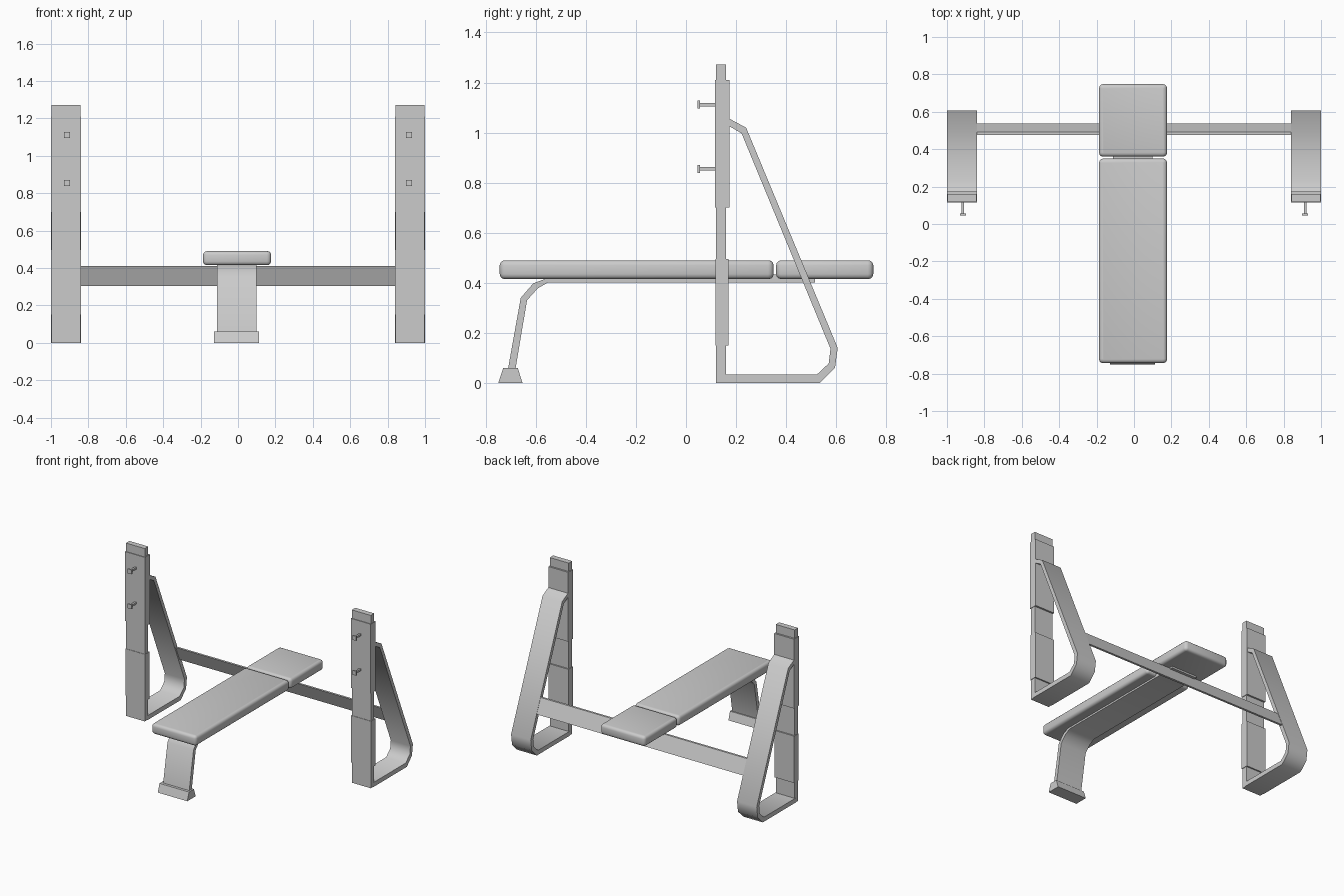
import bpy, bmesh, math

if "Cube" in bpy.data.objects:
    bpy.data.objects.remove(bpy.data.objects["Cube"])


def prism(name, pts, x0, x1, mirror=False, smooth=None):
    """Extrude a (y, z) side profile from x0 to x1, optionally mirrored in x."""
    bm = bmesh.new()
    face = bm.faces.new([bm.verts.new((x0, y, z)) for y, z in pts])
    ext = bmesh.ops.extrude_face_region(bm, geom=[face])
    bmesh.ops.translate(bm, vec=(x1 - x0, 0, 0),
                        verts=[v for v in ext["geom"] if isinstance(v, bmesh.types.BMVert)])
    bmesh.ops.recalc_face_normals(bm, faces=bm.faces[:])
    me = bpy.data.meshes.new(name)
    bm.to_mesh(me)
    bm.free()
    ob = bpy.data.objects.new(name, me)
    bpy.context.collection.objects.link(ob)
    if mirror:
        ob.modifiers.new("mirror", 'MIRROR')
    if smooth:
        shade(ob, smooth)
    return ob


def shade(ob, angle):
    bpy.ops.object.select_all(action='DESELECT')
    ob.select_set(True)
    bpy.context.view_layer.objects.active = ob
    bpy.ops.object.shade_smooth_by_angle(angle=math.radians(angle))


def rect(y0, y1, z0, z1):
    return [(y0, z0), (y1, z0), (y1, z1), (y0, z1)]


def pad(name, y0, y1):
    """Cushion with rounded edges."""
    ob = prism(name, rect(y0, y1, 0.415, 0.49), -0.187, 0.177)
    bm = bmesh.new()
    bm.from_mesh(ob.data)
    # plan corners first, then the softer top and bottom rims
    up = [e for e in bm.edges if abs(e.verts[0].co.z - e.verts[1].co.z) > 0.01]
    bmesh.ops.bevel(bm, geom=up, offset=0.022, segments=3, profile=0.5, affect='EDGES')
    rim = [e for e in bm.edges if abs(e.verts[0].co.z - e.verts[1].co.z) < 0.001]
    bmesh.ops.bevel(bm, geom=rim, offset=0.02, segments=3, profile=0.5, affect='EDGES')
    bm.to_mesh(ob.data)
    bm.free()
    shade(ob, 50)
    return ob


# Uprights with thicker upper and lower sleeves
prism("upright_posts", rect(0.12, 0.16, 0, 1.272), 0.843, 0.997, True)
prism("upper_sleeves", rect(0.115, 0.173, 0.70, 1.21), 0.839, 1.0, True)
prism("lower_sleeves", rect(0.117, 0.17, 0.15, 0.495), 0.839, 1.0, True)

# Bent plate braces: along the floor, round the heel and up to the post
outer = [(0.15, 0), (0.535, 0), (0.595, 0.06), (0.606, 0.14), (0.24, 1.02), (0.165, 1.06)]
inner = [(0.165, 1.03), (0.222, 0.997), (0.577, 0.137), (0.57, 0.078), (0.522, 0.033), (0.15, 0.033)]
prism("rear_braces", outer + inner, 0.84, 1.0, True, smooth=50)

# Bar pegs with square heads
for i, z in enumerate((0.855, 1.112)):
    prism(f"peg_shafts_{i}", rect(0.05, 0.12, z - 0.007, z + 0.007), 0.908, 0.922, True)
    prism(f"peg_heads_{i}", rect(0.045, 0.055, z - 0.016, z + 0.016), 0.899, 0.931, True)

# Crossbar tilted in line with the braces
prism("crossbar", [(0.475, 0.41), (0.52, 0.303), (0.536, 0.303), (0.491, 0.41)], -0.85, 0.85)

# Bench rail bending down into the front leg
prism("bench_rail_and_leg",
      [(-0.712, 0.05), (-0.66, 0.34), (-0.61, 0.398), (-0.55, 0.42), (-0.5, 0.433),
       (0.515, 0.433), (0.515, 0.402), (-0.55, 0.402), (-0.592, 0.378), (-0.635, 0.33), (-0.682, 0.05)],
      -0.112, 0.1, smooth=50)
prism("front_foot", [(-0.75, 0), (-0.653, 0), (-0.672, 0.06), (-0.73, 0.06)], -0.128, 0.112)

# Cushions
pad("back_pad", -0.744, 0.35)
pad("head_pad", 0.36, 0.748)
